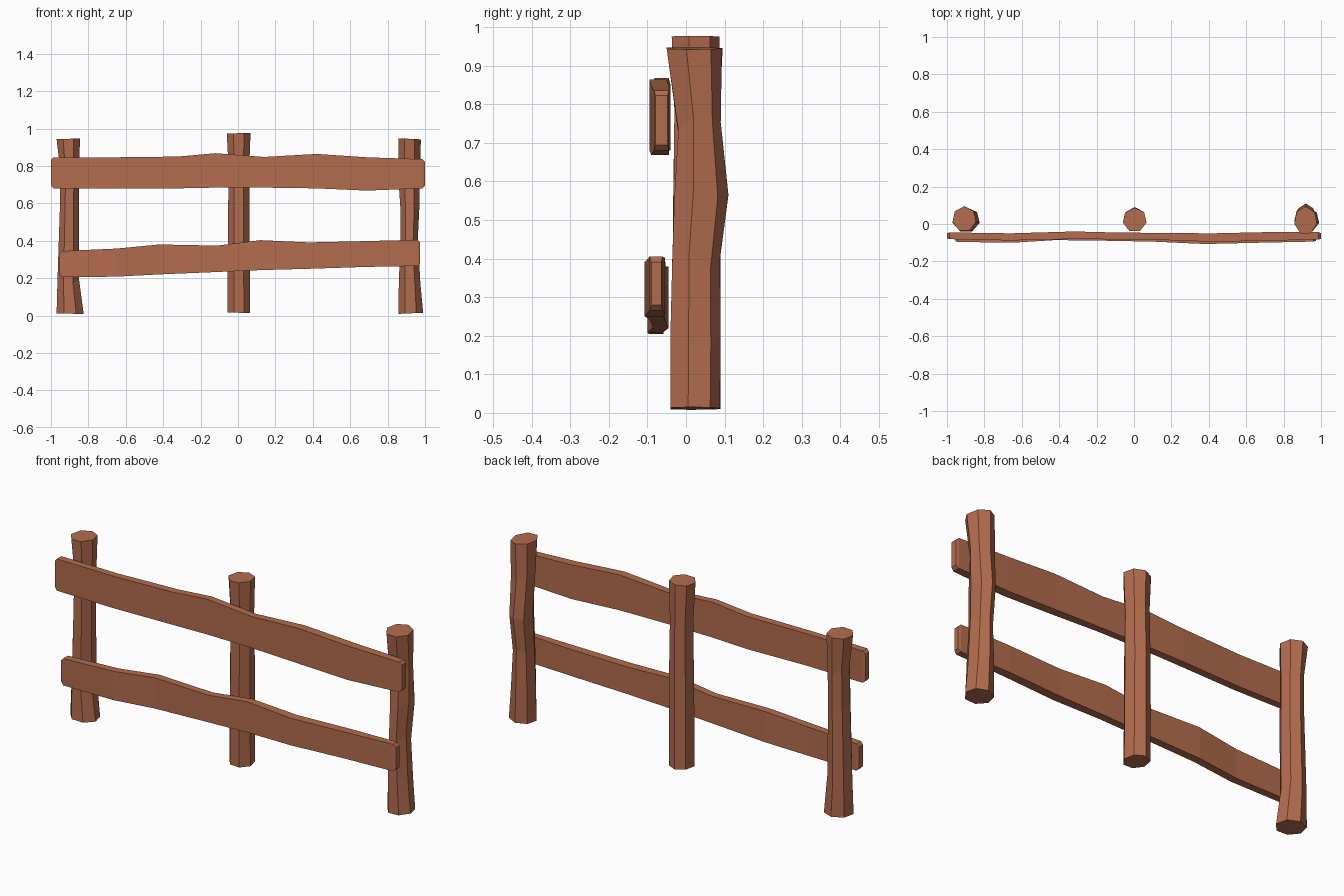
import bpy, bmesh, math, random

random.seed(4)
wood = bpy.data.materials.new("reddish brown wood")
wood.diffuse_color = (0.45, 0.15, 0.077, 1)


def loft(name, rings):
    """Skin a list of equal-length point rings and cap both ends."""
    bm = bmesh.new()
    vr = [[bm.verts.new(p) for p in r] for r in rings]
    n = len(vr[0])
    for a, b in zip(vr, vr[1:]):
        for i in range(n):
            j = (i + 1) % n
            bm.faces.new((a[i], a[j], b[j], b[i]))
    bm.faces.new(vr[0][::-1])
    bm.faces.new(vr[-1])
    bmesh.ops.recalc_face_normals(bm, faces=bm.faces)
    me = bpy.data.meshes.new(name)
    bm.to_mesh(me)
    bm.free()
    me.materials.append(wood)
    ob = bpy.data.objects.new(name, me)
    bpy.context.collection.objects.link(ob)


def post(name, sections, tilt):
    """Seven-sided hewn post; sections: z, x min, x max, y min, y max."""
    rings = []
    last = len(sections) - 1
    for k, (z, x0, x1, y0, y1) in enumerate(sections):
        ring = []
        for i in range(7):
            a = math.pi / 2 + i * math.tau / 7
            u = 0.5 + 0.5 * math.cos(a) / 0.975
            v = (math.sin(a) + 0.901) / 1.901
            jig = 0.0 if k in (0, last) else random.uniform(-0.03, 0.03)
            dz = (tilt * (u - 0.5) if k == last else
                  -tilt * (u - 0.5) if k == 0 else jig)
            ring.append((x0 + u * (x1 - x0), y0 + v * (y1 - y0), z + dz))
        rings.append(ring)
    loft(name, rings)


def rail(name, sections):
    """Rough plank; sections: x, z bottom, z top, y front, y back."""
    def ring(x, b, t, f, k):
        return [(x, f, b), (x, k, b), (x, k, t), (x, f, t)]
    rings = [ring(*s) for s in sections]

    # chamfered ends
    def cap(s, d):
        x, b, t, f, k = s
        return ring(x + d, b + 0.014, t - 0.014, f + 0.004, k - 0.004)
    loft(name, [cap(sections[0], -0.014)] + rings + [cap(sections[-1], 0.014)])


# posts
post("left_post", [
    (0.010, -0.97, -0.825, -0.04, 0.09),
    (0.20, -0.965, -0.85, -0.035, 0.09),
    (0.57, -0.953, -0.85, -0.033, 0.085),
    (0.76, -0.95, -0.85, -0.03, 0.085),
    (0.945, -0.97, -0.845, -0.035, 0.095)], 0.004)
post("middle_post", [
    (0.015, -0.055, 0.065, -0.035, 0.088),
    (0.25, -0.055, 0.063, -0.035, 0.09),
    (0.55, -0.053, 0.062, -0.032, 0.09),
    (0.78, -0.05, 0.06, -0.03, 0.085),
    (0.975, -0.06, 0.067, -0.037, 0.087)], 0.004)
post("right_post", [
    (0.012, 0.857, 0.99, -0.04, 0.088),
    (0.20, 0.86, 0.975, -0.04, 0.09),
    (0.39, 0.868, 0.962, -0.036, 0.088),
    (0.57, 0.868, 0.97, -0.03, 0.11),
    (0.75, 0.858, 0.972, -0.02, 0.09),
    (0.945, 0.857, 0.978, -0.05, 0.093)], -0.006)

# rails
rail("upper_rail", [
    (-0.986, 0.68, 0.846, -0.081, -0.045),
    (-0.66, 0.68, 0.846, -0.088, -0.05),
    (-0.32, 0.68, 0.85, -0.08, -0.04),
    (-0.12, 0.684, 0.868, -0.082, -0.045),
    (0.14, 0.684, 0.848, -0.085, -0.048),
    (0.42, 0.68, 0.864, -0.095, -0.05),
    (0.69, 0.668, 0.846, -0.09, -0.044),
    (0.986, 0.68, 0.836, -0.083, -0.044)])
rail("lower_rail", [
    (-0.94, 0.205, 0.345, -0.096, -0.058),
    (-0.65, 0.208, 0.358, -0.1, -0.06),
    (-0.42, 0.22, 0.38, -0.086, -0.045),
    (-0.11, 0.233, 0.374, -0.09, -0.052),
    (0.12, 0.243, 0.403, -0.095, -0.055),
    (0.38, 0.25, 0.391, -0.107, -0.06),
    (0.68, 0.26, 0.398, -0.1, -0.055),
    (0.96, 0.265, 0.405, -0.094, -0.06)])
